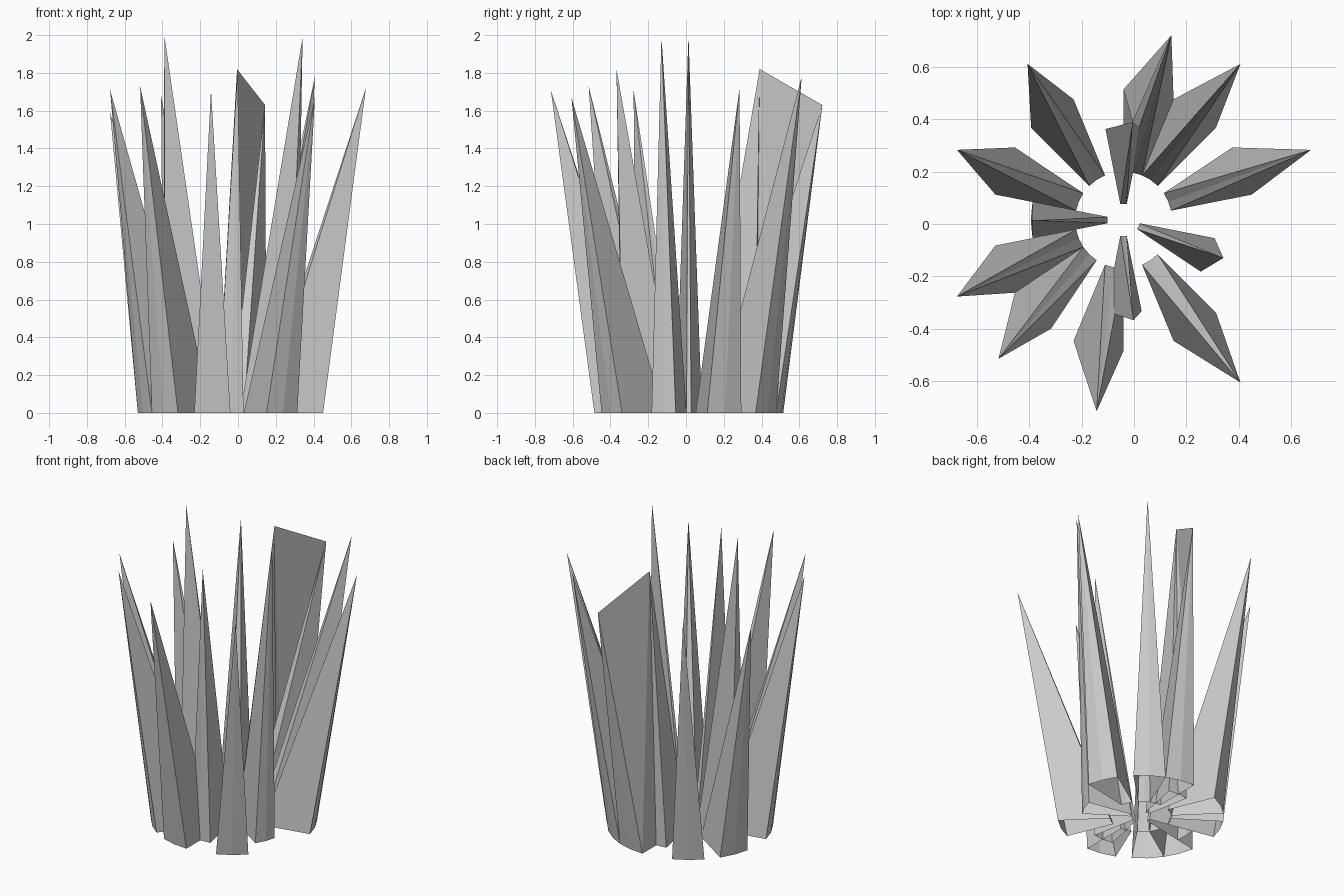
import bpy, bmesh
from math import radians, cos, sin

if "Cube" in bpy.data.objects:
    bpy.data.objects.remove(bpy.data.objects["Cube"])

CENTRE = (-0.04, 0.015)   # centre of the base rings
STEP = 11.25              # 32-sided ring


def ring_point(radius, angle):
    a = radians(angle)
    return (CENTRE[0] + radius * cos(a), CENTRE[1] + radius * sin(a), 0.0)


def make_mesh(name, points, faces, recalc=True):
    bm = bmesh.new()
    verts = [bm.verts.new(p) for p in points]
    for f in faces:
        bm.faces.new([verts[i] for i in f])
    if recalc:
        # temporary base face makes outward normals reliable
        base = bm.faces.new(verts[:-1])
        bmesh.ops.recalc_face_normals(bm, faces=bm.faces[:])
        bmesh.ops.delete(bm, geom=[base], context='FACES_ONLY')
    mesh = bpy.data.meshes.new(name)
    bm.to_mesh(mesh)
    bm.free()
    obj = bpy.data.objects.new(name, mesh)
    bpy.context.collection.objects.link(obj)
    return obj


def make_spike(name, angle, r_in, r_out, tip):
    # open-bottomed pyramid over a ring-sector footprint
    offsets = (-STEP, 0, STEP)
    pts = [ring_point(r_out, angle + o) for o in offsets]
    pts += [ring_point(r_in, angle - o) for o in offsets]
    n = len(pts)
    make_mesh(name, pts + [tip], [(i, (i + 1) % n, n) for i in range(n)])


# outer spikes leaning outwards: angle, tip height
outer = [(22.5, 1.72), (56.25, 1.78), (78.75, 1.63), (123.75, 1.68),
         (157.5, 1.59), (202.5, 1.71), (225, 1.73), (258.75, 1.71),
         (303.75, 1.67)]
for i, (angle, height) in enumerate(outer):
    a = radians(angle)
    tip = (0.733 * cos(a), 0.003 + 0.733 * sin(a), height)
    make_spike(f"outer_spike_{i + 1}", angle, 0.185, 0.5, tip)

# taller inner spikes: angle, tip
inner = [(90, (-0.005, 0.39, 1.82)), (180, (-0.39, 0.013, 2.0)),
         (270, (-0.002, -0.368, 1.82)), (337.5, (0.342, -0.13, 1.99))]
for i, (angle, tip) in enumerate(inner):
    make_spike(f"inner_spike_{i + 1}", angle, 0.062, 0.355, tip)

# flat web joining an inner tip to an outer tip
a = radians(78.75)
web = [(0.733 * cos(a), 0.003 + 0.733 * sin(a), 1.63), ring_point(0.5, 90),
       ring_point(0.185, 90), (-0.005, 0.39, 1.82)]
make_mesh("spike_web", web, [(0, 3, 1), (1, 3, 2)], recalc=False)
